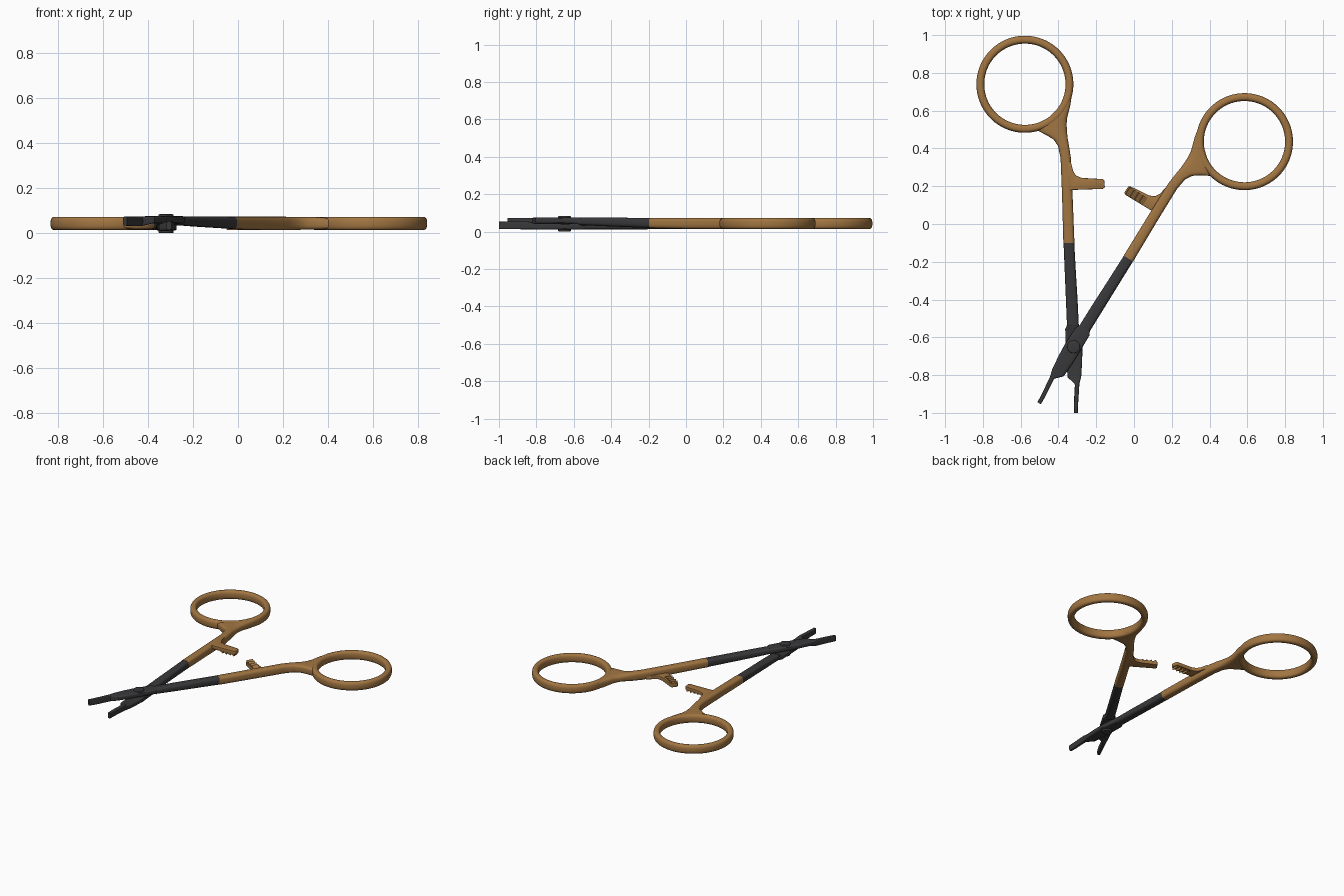
import bpy, bmesh, math
from mathutils import Matrix

if "Cube" in bpy.data.objects:
    bpy.data.objects.remove(bpy.data.objects["Cube"])

PIVOT = (-0.32, -0.65)
MID = 0.043


def material(name, rgb):
    m = bpy.data.materials.new(name)
    m.diffuse_color = (*rgb, 1)
    m.use_nodes = True
    m.node_tree.nodes["Principled BSDF"].inputs["Base Color"].default_value = m.diffuse_color
    return m


BRONZE = material("bronze", (0.36, 0.18, 0.055))
DARK = material("dark_steel", (0.04, 0.04, 0.043))


def finish(name, bm, mat, frame, angle=40):
    bmesh.ops.transform(bm, matrix=frame, verts=bm.verts)
    bmesh.ops.recalc_face_normals(bm, faces=bm.faces)
    me = bpy.data.meshes.new(name)
    bm.to_mesh(me)
    bm.free()
    ob = bpy.data.objects.new(name, me)
    bpy.context.collection.objects.link(ob)
    me.materials.append(mat)
    bpy.ops.object.select_all(action='DESELECT')
    ob.select_set(True)
    bpy.context.view_layer.objects.active = ob
    bpy.ops.object.shade_smooth_by_angle(angle=math.radians(angle))
    return ob


def oval(n, power):
    # rounded-rectangle section, unit half sizes
    pts = []
    for i in range(n):
        a = 2 * math.pi * (i + 0.5) / n
        c, s = math.cos(a), math.sin(a)
        pts.append((math.copysign(abs(c) ** (2 / power), c),
                    math.copysign(abs(s) ** (2 / power), s)))
    return pts


def loft(sections, power, n=24):
    # sections along the arm: (v, u_min, u_max, z_min, z_max)
    bm = bmesh.new()
    rows = []
    for v, u0, u1, z0, z1 in sections:
        rows.append([bm.verts.new(((u0 + u1) / 2 + p * (u1 - u0) / 2, v,
                                   (z0 + z1) / 2 + q * (z1 - z0) / 2))
                     for p, q in oval(n, power)])
    for a, b in zip(rows, rows[1:]):
        for i in range(n):
            j = (i + 1) % n
            bm.faces.new((a[i], a[j], b[j], b[i]))
    bm.faces.new(rows[0])
    bm.faces.new(rows[-1])
    return bm


def prism(points, offset, bevel):
    # closed outline extruded along an offset vector, edges softened
    bm = bmesh.new()
    face = bm.faces.new([bm.verts.new(p) for p in points])
    ext = bmesh.ops.extrude_face_region(bm, geom=[face])
    verts = [g for g in ext['geom'] if isinstance(g, bmesh.types.BMVert)]
    bmesh.ops.translate(bm, vec=offset, verts=verts)
    bmesh.ops.recalc_face_normals(bm, faces=bm.faces)
    if bevel:
        bmesh.ops.bevel(bm, geom=bm.edges[:], offset=bevel, segments=2,
                        profile=0.5, affect='EDGES')
    return bm


def finger_ring():
    bm = bmesh.new()
    sec, n = oval(20, 2.7), 80
    rows = []
    for i in range(n):
        a = 2 * math.pi * i / n
        rows.append([bm.verts.new((-0.209 + (0.236 + 0.021 * p) * math.cos(a),
                                   1.398 + (0.236 + 0.021 * p) * math.sin(a),
                                   0.03 * q)) for p, q in sec])
    for i in range(n):
        a, b = rows[i], rows[(i + 1) % n]
        for k in range(20):
            m = (k + 1) % 20
            bm.faces.new((a[k], a[m], b[m], b[k]))
    return bm


JAW = [(-0.350, -0.010, 0.011, -0.030, 0.010),
       (-0.300, -0.009, 0.014, -0.030, 0.011),
       (-0.200, 0.000, 0.024, -0.031, 0.012),
       (-0.192, -0.006, 0.026, -0.031, 0.010),
       (-0.160, -0.037, 0.035, -0.032, 0.000),
       (-0.080, -0.041, 0.043, -0.033, 0.000),
       (0.000, -0.042, 0.047, -0.033, 0.000),
       (0.095, -0.041, 0.042, -0.033, 0.000),
       (0.115, -0.031, 0.032, -0.032, 0.010)]
SHANK = [(0.105, -0.031, 0.032, -0.032, 0.008),
         (0.250, -0.032, 0.030, -0.032, 0.014),
         (0.400, -0.033, 0.026, -0.031, 0.019),
         (0.550, -0.034, 0.023, -0.030, 0.024)]
HANDLE = [(0.550, -0.035, 0.024, -0.030, 0.025),
          (0.800, -0.033, 0.023, -0.030, 0.029),
          (1.000, -0.034, 0.021, -0.030, 0.030),
          (1.065, -0.045, 0.013, -0.029, 0.029),
          (1.100, -0.067, 0.008, -0.028, 0.028),
          (1.125, -0.105, 0.006, -0.028, 0.028),
          (1.150, -0.150, 0.005, -0.028, 0.028),
          (1.180, -0.140, 0.005, -0.028, 0.028),
          (1.210, -0.098, 0.008, -0.028, 0.028),
          (1.280, -0.020, 0.028, -0.027, 0.027),
          (1.360, 0.010, 0.043, -0.024, 0.024)]

# ratchet bar outline with a fillet on the handle side
BAR = [(-0.01, 0.83), (0.185, 0.83), (0.195, 0.838), (0.193, 0.876),
       (0.185, 0.882), (0.075, 0.892), (0.045, 0.905), (0.03, 0.93),
       (0.02, 0.98), (-0.01, 0.98)]
# sawtooth profile on the facing side of the bar
TEETH = [(0.07, 0.010)]
for k in range(4):
    TEETH += [(0.075 + 0.028 * k, 0.004), (0.100 + 0.028 * k, -0.009)]
TEETH += [(0.186, 0.004), (0.188, 0.010)]

base = Matrix.Translation((*PIVOT, MID))
ARMS = {
    "left": base @ Matrix.Rotation(math.radians(2), 4, 'Z'),
    "right": base @ Matrix.Rotation(math.radians(-31.3), 4, 'Z')
    @ Matrix.Rotation(math.pi, 4, 'Y'),
}

# the two arms are one part, the second turned over
for side, frame in ARMS.items():
    finish(side + "_jaw", loft(JAW, 5), DARK, frame, 30)
    finish(side + "_shank", loft(SHANK, 3.2), DARK, frame)
    finish(side + "_handle", loft(HANDLE, 3.2), BRONZE, frame, 60)
    finish(side + "_finger_ring", finger_ring(), BRONZE, frame, 60)
    finish(side + "_ratchet_bar",
           prism([(u, v, 0.004) for u, v in BAR], (0, 0, 0.025), 0.003),
           BRONZE, frame)
    finish(side + "_ratchet_teeth",
           prism([(u, 0.833, z) for u, z in TEETH], (0, 0.044, 0), 0),
           BRONZE, frame, 20)

# pivot rivet
bm = bmesh.new()
bmesh.ops.create_cone(bm, cap_ends=True, segments=40, radius1=0.034,
                      radius2=0.034, depth=0.084)
rims = [e for e in bm.edges if abs(e.verts[0].co.z - e.verts[1].co.z) < 1e-5]
bmesh.ops.bevel(bm, geom=rims, offset=0.005, segments=3, profile=0.5,
                affect='EDGES')
finish("pivot_rivet", bm, DARK, Matrix.Translation((*PIVOT, 0.042)))
